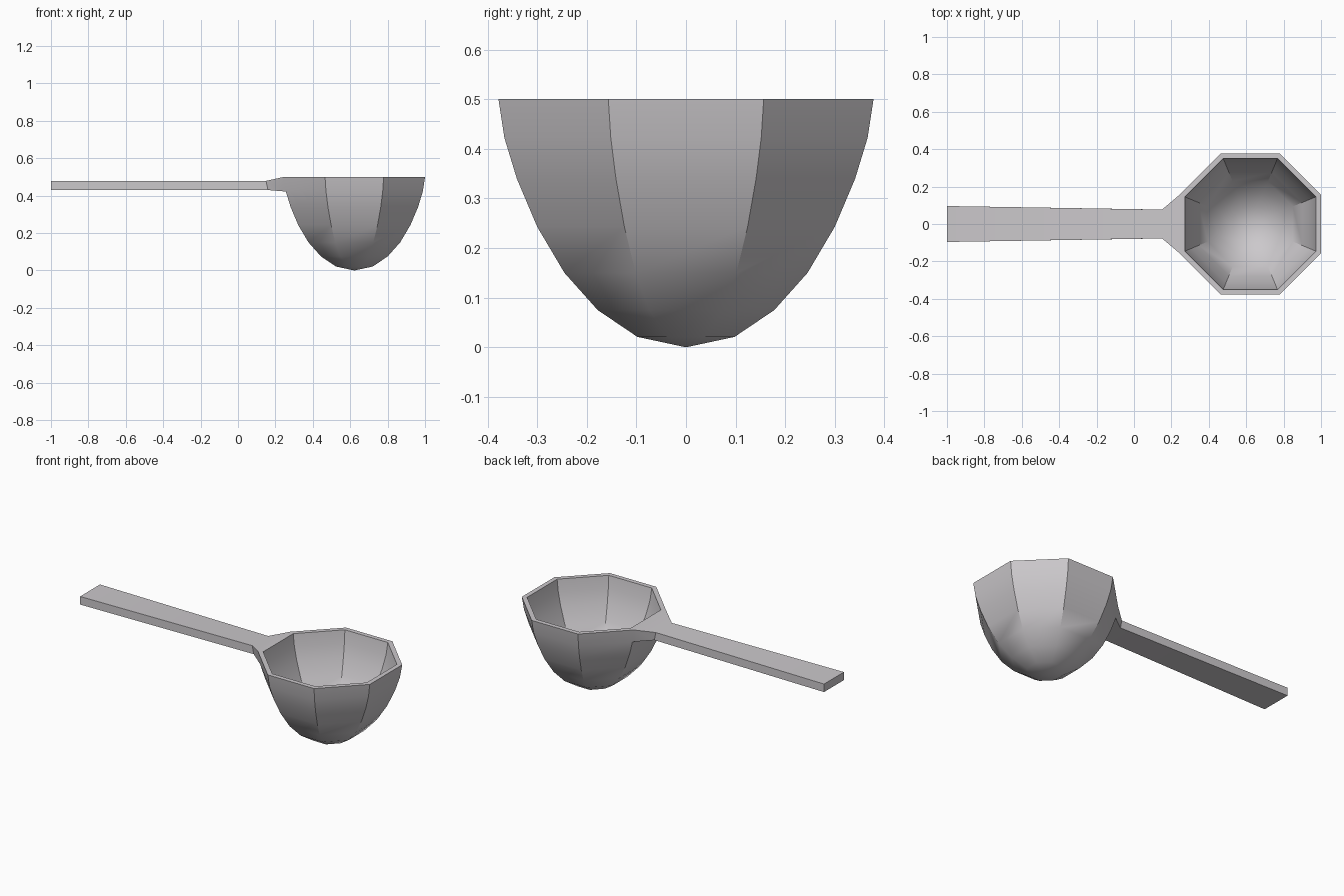
import bpy, bmesh, math

if "Cube" in bpy.data.objects:
    bpy.data.objects.remove(bpy.data.objects["Cube"])

CX, TOP, N = 0.622, 0.5, 8
# bowl profile: (apothem, height) from low to rim
PROFILE = [(0.098, 0.021), (0.178, 0.075), (0.245, 0.15), (0.30, 0.243),
           (0.341, 0.34), (0.366, 0.422), (0.378, 0.5)]

grey = bpy.data.materials.new("light_grey_metal")
grey.diffuse_color = (0.60, 0.58, 0.60, 1)
grey.use_nodes = True
grey.node_tree.nodes["Principled BSDF"].inputs["Base Color"].default_value = grey.diffuse_color

bm = bmesh.new()


def ring(apothem, z):
    r = apothem / math.cos(math.pi / N)
    angles = [(i + 0.5) * 2 * math.pi / N for i in range(N)]
    return [bm.verts.new((CX + r * math.cos(a), r * math.sin(a), z)) for a in angles]


# outer shell, rim and inner shell as one continuous lathe
outer = [ring(a, z) for a, z in PROFILE]
inner = [ring(a * 0.927, TOP - (TOP - z) * 0.945) for a, z in reversed(PROFILE)]
rings = outer + inner
neck = None
for k in range(len(rings) - 1):
    lo, hi = rings[k], rings[k + 1]
    for i in range(N):
        j = (i + 1) % N
        f = bm.faces.new((lo[i], lo[j], hi[j], hi[i]))
        if k == len(outer) - 2 and i == 3:
            neck = f                      # top panel facing the handle
for verts, z in ((rings[0], 0.0), (rings[-1], TOP * 0.055)):
    tip = bm.verts.new((CX, 0, z))
    for i in range(N):
        bm.faces.new((verts[i], verts[(i + 1) % N], tip))
bmesh.ops.recalc_face_normals(bm, faces=bm.faces[:])


# handle: extrude the panel to the neck, then out to the end
def extrude_to(face, x_top, x_low, half_width, z_low, z_top):
    mid = face.calc_center_median().z
    res = bmesh.ops.extrude_face_region(bm, geom=[face])
    new = next(g for g in res["geom"] if isinstance(g, bmesh.types.BMFace))
    if face.is_valid:
        bmesh.ops.delete(bm, geom=[face], context="FACES_ONLY")
    for v in new.verts:
        up = v.co.z > mid
        v.co = (x_top if up else x_low, math.copysign(half_width, v.co.y),
                z_top if up else z_low)
    return new


end = extrude_to(neck, 0.15, 0.16, 0.077, 0.43, 0.479)
extrude_to(end, -1.0, -1.0, 0.096, 0.43, 0.479)
bmesh.ops.recalc_face_normals(bm, faces=bm.faces[:])

# smooth shading with sharp edges kept
for f in bm.faces:
    f.smooth = True
for e in bm.edges:
    e.smooth = e.calc_face_angle(0) < math.radians(36)

mesh = bpy.data.meshes.new("ladle")
bm.to_mesh(mesh)
bm.free()
mesh.materials.append(grey)
bpy.context.collection.objects.link(bpy.data.objects.new("ladle", mesh))
